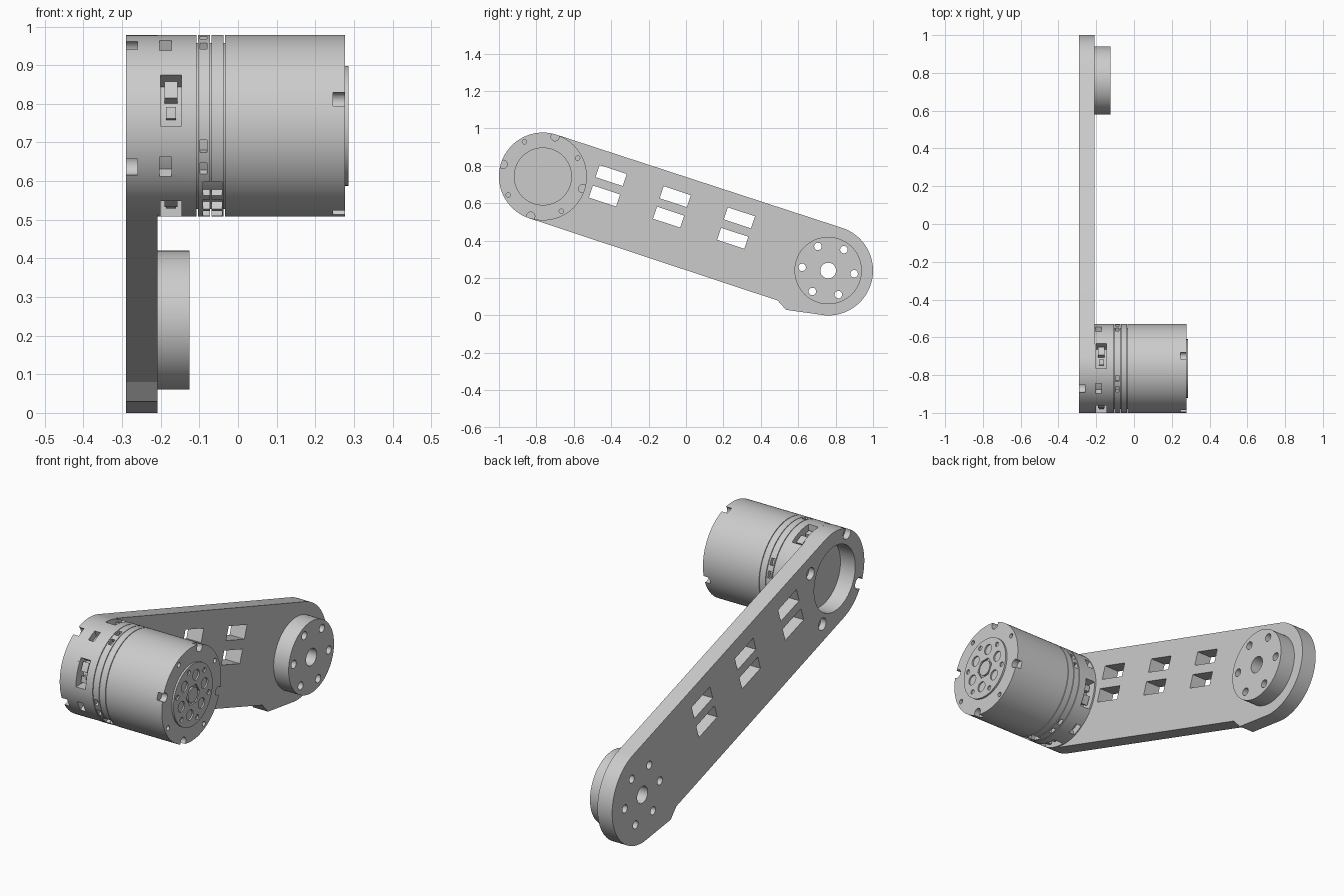
import bpy, bmesh
from math import sin, cos, pi, radians, atan2
from mathutils import Vector

if "Cube" in bpy.data.objects:
    bpy.data.objects.remove(bpy.data.objects["Cube"])

grey = bpy.data.materials.new("light grey metal")
grey.use_nodes = True
TONE = (0.6, 0.6, 0.6, 1)
grey.diffuse_color = TONE
grey.node_tree.nodes["Principled BSDF"].inputs["Base Color"].default_value = TONE

MOTOR = Vector((-0.765, 0.743))     # axis positions in the y-z plane
BOSS = Vector((0.76, 0.24))
ALONG = (BOSS - MOTOR).normalized()
ACROSS = Vector((-ALONG.y, ALONG.x))
R = 0.235
BACK, FACE, FRONT = -0.29, -0.208, 0.277
QUARTERS = (0, 90, 180, 270)


# Outlines in the y-z plane
def polar(c, r, a):
    return c + Vector((cos(a), sin(a))) * r


def arc(c, r, a0, a1, n):
    return [polar(c, r, a0 + (a1 - a0) * i / n) for i in range(n + 1)]


def circle(c, r, n=32):
    return arc(c, r, 0, 2 * pi, n)[:-1]


def sector(r0, r1, mid, half):
    a, b = radians(mid - half), radians(mid + half)
    return arc(MOTOR, r0, a, b, 8) + arc(MOTOR, r1, b, a, 8)


def slab(c, w, h):
    return [c + ALONG * w * s / 2 + ACROSS * h * t / 2
            for s, t in ((-1, -1), (1, -1), (1, 1), (-1, 1))]


# Solids extruded along x, several outlines per mesh
def prisms(name, parts):
    bm = bmesh.new()
    for pts, x0, x1 in parts:
        a = [bm.verts.new((x0, p[0], p[1])) for p in pts]
        b = [bm.verts.new((x1, p[0], p[1])) for p in pts]
        bm.faces.new(a[::-1])
        bm.faces.new(b)
        for i in range(len(a)):
            j = (i + 1) % len(a)
            bm.faces.new((a[i], a[j], b[j], b[i]))
    bmesh.ops.recalc_face_normals(bm, faces=bm.faces[:])
    me = bpy.data.meshes.new(name)
    bm.to_mesh(me)
    bm.free()
    me.materials.append(grey)
    ob = bpy.data.objects.new(name, me)
    bpy.context.collection.objects.link(ob)
    smooth(me)
    return ob


def smooth(me):
    me.shade_smooth()
    me.set_sharp_from_angle(angle=radians(20))


def cut(ob, parts):
    cutter = prisms("cutter", parts)
    cutter.hide_render = True
    mod = ob.modifiers.new("cut", 'BOOLEAN')
    mod.operation, mod.solver, mod.object = 'DIFFERENCE', 'EXACT', cutter
    bpy.context.view_layer.update()
    done = bpy.data.meshes.new_from_object(
        ob.evaluated_get(bpy.context.evaluated_depsgraph_get()))
    ob.modifiers.clear()
    ob.data = done
    smooth(done)
    bpy.data.objects.remove(cutter)


def motor_ring(name, x0, x1, r=R):
    return prisms(name, [(circle(MOTOR, r, 96), x0, x1)])


# Arm plate: two rounded ends, straight flanks and a small heel below
up = atan2(ALONG.y, ALONG.x) + pi / 2
outline = arc(MOTOR, R, up, up + pi, 48)
outline += [Vector((0.49, 0.08)), Vector((0.535, 0.03))]
outline += arc(BOSS, 0.24, radians(-93), up, 48)
arm = prisms("arm_plate", [(outline, BACK, FACE)])

bolts = [(circle(BOSS, 0.042), -0.4, 0)]
bolts += [(circle(polar(BOSS, 0.14, radians(53 + 60 * i)), 0.02, 24), -0.4, 0)
          for i in range(6)]
holes = [(circle(MOTOR, 0.163, 64), -0.4, 0)]
first = Vector((-0.40, 0.748))
for i in range(3):
    for j in range(2):
        c = first + ALONG * 0.361 * i - ACROSS * 0.115 * j
        holes.append((slab(c, 0.153, 0.068), -0.4, 0))
holes += [(circle(polar(MOTOR, 0.215, radians(27 + q)), 0.03, 24), -0.4, -0.26)
          for q in QUARTERS]
cut(arm, bolts + holes)

# Joint boss at the far end
boss = prisms("joint_boss", [(circle(BOSS, 0.18, 72), FACE, -0.125)])
cut(boss, bolts)

# Motor core, seen in the seams between the rings
motor_ring("motor_core", -0.12, 0.1, 0.215)

# Rear collar with side windows and screw pockets
collar = motor_ring("rear_collar", FACE, -0.107)
windows = [(sector(0.18, 0.3, 163 + q, 17), -0.2, -0.146) for q in QUARTERS]
windows += [(sector(0.2, 0.3, 207 + q, 7), -0.203, -0.172) for q in QUARTERS]
cut(collar, windows)

# Two middle rings with slots and a row of vents underneath
vents = [(sector(0.19, 0.3, a, 6), -0.09, -0.042) for a in (224, 240, 256)]
slots = [(sector(0.205, 0.3, a + q, 4), -0.099, -0.08)
         for a in (118, 193) for q in QUARTERS]
cut(motor_ring("slotted_ring", -0.104, -0.072), slots + vents)
cut(motor_ring("vented_ring", -0.069, -0.037), vents)

# Motor shell with edge notches and screw holes in its front face
shell = motor_ring("motor_shell", -0.034, FRONT)
notches = []
for q in QUARTERS:
    notches += [(circle(polar(MOTOR, 0.222, radians(163 + q)), 0.022, 20),
                 0.246, 0.4),
                (circle(polar(MOTOR, 0.21, radians(28 + q)), 0.012, 16),
                 0.255, 0.4)]
cut(shell, notches)

# Connectors seated in the side windows
plugs = []
for q in QUARTERS:
    plugs += [(sector(0.175, 0.222, 155 + q, 6), -0.19, -0.156),
              (sector(0.175, 0.215, 171 + q, 4), -0.186, -0.16)]
prisms("side_connectors", plugs)

# Output flange with bolt circle and hub
flange = motor_ring("output_flange", 0.27, 0.286, 0.155)
wells = [(circle(MOTOR, 0.052, 6), 0.278, 0.4)]
for i in range(6):
    a = radians(75 + 60 * i)
    wells += [(circle(polar(MOTOR, 0.095, a), 0.026, 20), 0.2785, 0.4),
              (circle(polar(MOTOR, 0.128, a + pi / 6), 0.012, 16), 0.2785, 0.4)]
cut(flange, wells)
motor_ring("output_hub", 0.272, 0.286, 0.038)
